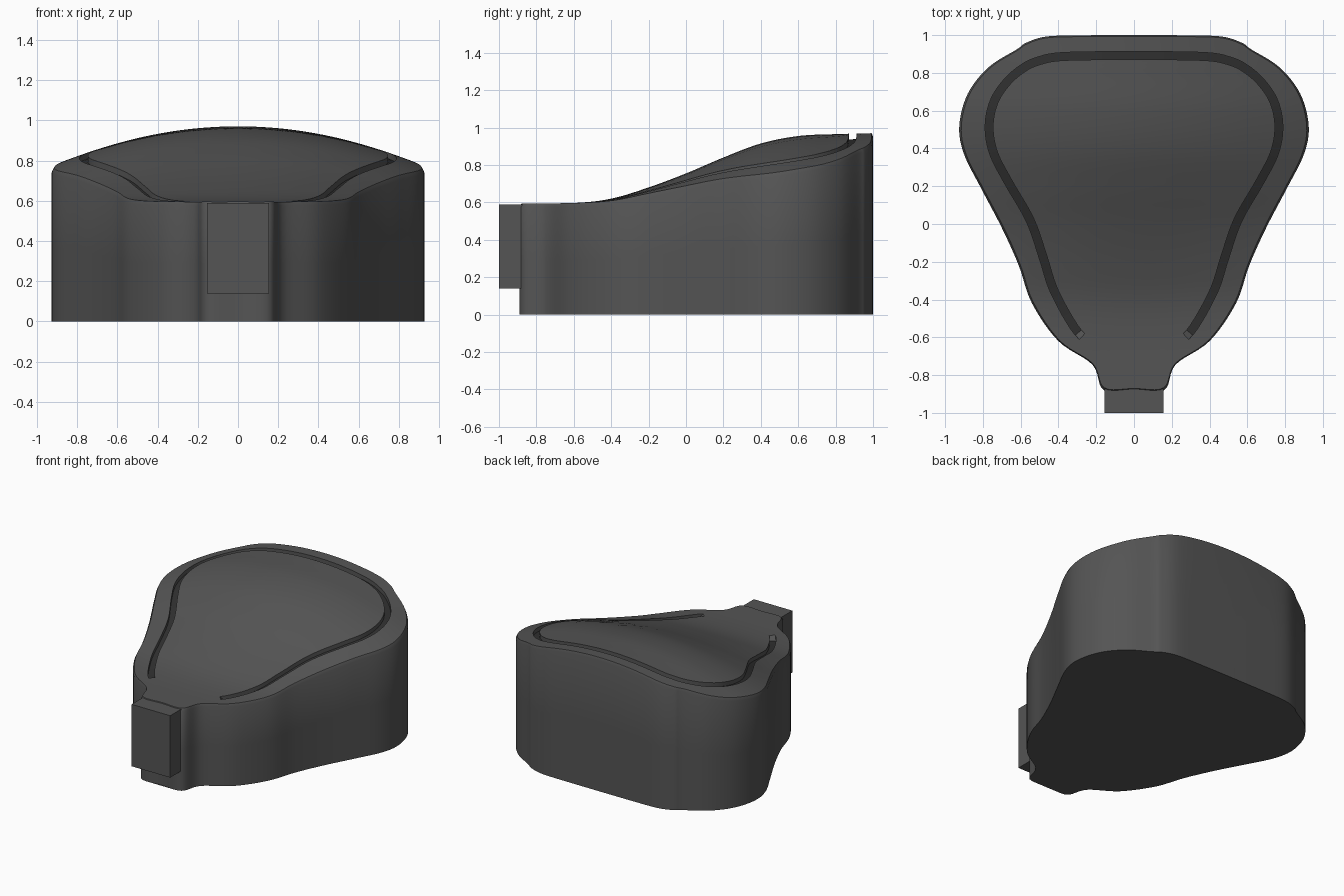
import bpy
import bmesh
import math
from mathutils import Vector

cube = bpy.data.objects.get("Cube")
if cube:
    bpy.data.objects.remove(cube, do_unlink=True)


def make_material(name, grey):
    mat = bpy.data.materials.new(name)
    mat.use_nodes = True
    colour = (grey, grey, grey, 1)
    mat.diffuse_color = colour
    bsdf = mat.node_tree.nodes["Principled BSDF"]
    bsdf.inputs["Base Color"].default_value = colour
    bsdf.inputs["Roughness"].default_value = 0.7
    return mat


charcoal = make_material("charcoal", 0.09)
dark_groove = make_material("dark groove", 0.03)


def spline(points, steps):
    """Catmull-Rom curve through the points, evenly subdivided per segment."""
    pts = [Vector(p) for p in points]
    pts = [2 * pts[0] - pts[1]] + pts + [2 * pts[-1] - pts[-2]]
    result = []
    for a, b, c, d in zip(pts, pts[1:], pts[2:], pts[3:]):
        for i in range(steps):
            t = i / steps
            result.append(0.5 * (2 * b + (c - a) * t + (2 * a - 5 * b + 4 * c - d) * t * t
                                 + (3 * b - a - 3 * c + d) * t ** 3))
    return result + [pts[-2]]


# Crown height and cross-section droop along the length
CROWN = [(-0.9, 0.595), (-0.6, 0.597), (-0.4, 0.62), (-0.2, 0.68), (0, 0.755),
         (0.2, 0.84), (0.4, 0.915), (0.6, 0.955), (0.8, 0.965), (1, 0.97)]
DROOP = [(-0.9, 0), (-0.6, 0), (-0.3, 0.06), (0, 0.135), (0.3, 0.19), (0.5, 0.21), (1, 0.235)]


def lookup(curve, y):
    y = min(max(y, curve[0].x), curve[-1].x)
    for a, b in zip(curve, curve[1:]):
        if y <= b.x:
            return a.y + (b.y - a.y) * (y - a.x) / max(b.x - a.x, 1e-6)
    return curve[-1].y


crown, droop = spline(CROWN, 8), spline(DROOP, 8)


def on_top(p, sink=0.0):
    return Vector((p.x, p.y, lookup(crown, p.y) - lookup(droop, p.y) * p.x ** 2 - sink))


# Half plan from back to front: outer outline paired with the groove centre line
PLAN = [((0, 1), (0, 0.892)), ((0.25, 0.999), (0.2, 0.891)),
        ((0.46, 0.993), (0.4, 0.885)), ((0.57, 0.96), (0.5, 0.865)),
        ((0.62, 0.925), (0.58, 0.83)), ((0.77, 0.83), (0.67, 0.755)),
        ((0.88, 0.69), (0.74, 0.65)), ((0.925, 0.52), (0.767, 0.52)),
        ((0.9, 0.37), (0.745, 0.38)), ((0.81, 0.19), (0.67, 0.23)),
        ((0.7, -0.02), (0.55, 0.02)), ((0.61, -0.22), (0.48, -0.18)),
        ((0.54, -0.42), (0.42, -0.36)), ((0.4, -0.62), (0.295, -0.575)),
        ((0.22, -0.745), (0.18, -0.65)), ((0.16, -0.88), (0.1, -0.7)),
        ((0, -0.882), (0, -0.72))]
STEPS = 6
GROOVE_END = 13 * STEPS
GROOVE_DEPTH = 0.03
outline = spline([p[0] for p in PLAN], STEPS)
centre = spline([p[1] for p in PLAN], STEPS)
last = len(outline) - 1


def offset(i, distance):
    """Shift the groove centre line sideways, keeping its ends on the middle plane."""
    along = centre[min(i + 1, last)] - centre[max(i - 1, 0)]
    if i in (0, last):
        along = Vector((1 if i == 0 else -1, 0))
    return centre[i] + Vector((-along.y, along.x)).normalized() * distance


# Main body: nested rings from the underside, up the wall and across the top
def ring_points(i):
    edge = outline[i]
    outer, inner = offset(i, 0.021), offset(i, -0.021)
    sink = GROOVE_DEPTH if i <= GROOVE_END else 0
    rim = edge.lerp(outer, 0.08)
    pts = [Vector((edge.x * f, edge.y, 0)) for f in (0, 0.5, 1)]
    lip = on_top(edge, 0.018)
    pts += [Vector((edge.x, edge.y, lip.z * 0.5)), lip, on_top(rim)]
    pts += [on_top(rim.lerp(outer, f)) for f in (0.35, 0.7, 1)]
    pts += [on_top(outer, sink), on_top(inner, sink)]
    pts += [on_top(Vector((inner.x * f, inner.y))) for f in (1, 0.8, 0.6, 0.4, 0.2, 0)]
    return pts


GROOVE_FLOOR = 9
bm = bmesh.new()
for side in (1, -1):
    columns = []
    for i in range(last + 1):
        columns.append([bm.verts.new((p.x * side, p.y, p.z)) for p in ring_points(i)])
    for i, (a, b) in enumerate(zip(columns, columns[1:])):
        for j in range(len(a) - 1):
            quad = (a[j], b[j], b[j + 1], a[j + 1])
            face = bm.faces.new(quad if side < 0 else quad[::-1])
            face.material_index = int(j == GROOVE_FLOOR and i < GROOVE_END)
bmesh.ops.remove_doubles(bm, verts=bm.verts, dist=0.0005)
bmesh.ops.dissolve_degenerate(bm, edges=bm.edges, dist=0.0002)
bmesh.ops.recalc_face_normals(bm, faces=bm.faces)
mesh = bpy.data.meshes.new("padded_body")
bm.to_mesh(mesh)
bm.free()
body = bpy.data.objects.new("padded_body", mesh)
bpy.context.collection.objects.link(body)
mesh.materials.append(charcoal)
mesh.materials.append(dark_groove)

# Front mounting block
bpy.ops.mesh.primitive_cube_add(size=1, location=(0, -0.93, 0.365))
block = bpy.context.object
block.name = "front_block"
block.scale = (0.31, 0.14, 0.45)
block.data.materials.append(charcoal)

bpy.ops.object.select_all(action="DESELECT")
body.select_set(True)
bpy.context.view_layer.objects.active = body
bpy.ops.object.shade_smooth_by_angle(angle=math.radians(35))
